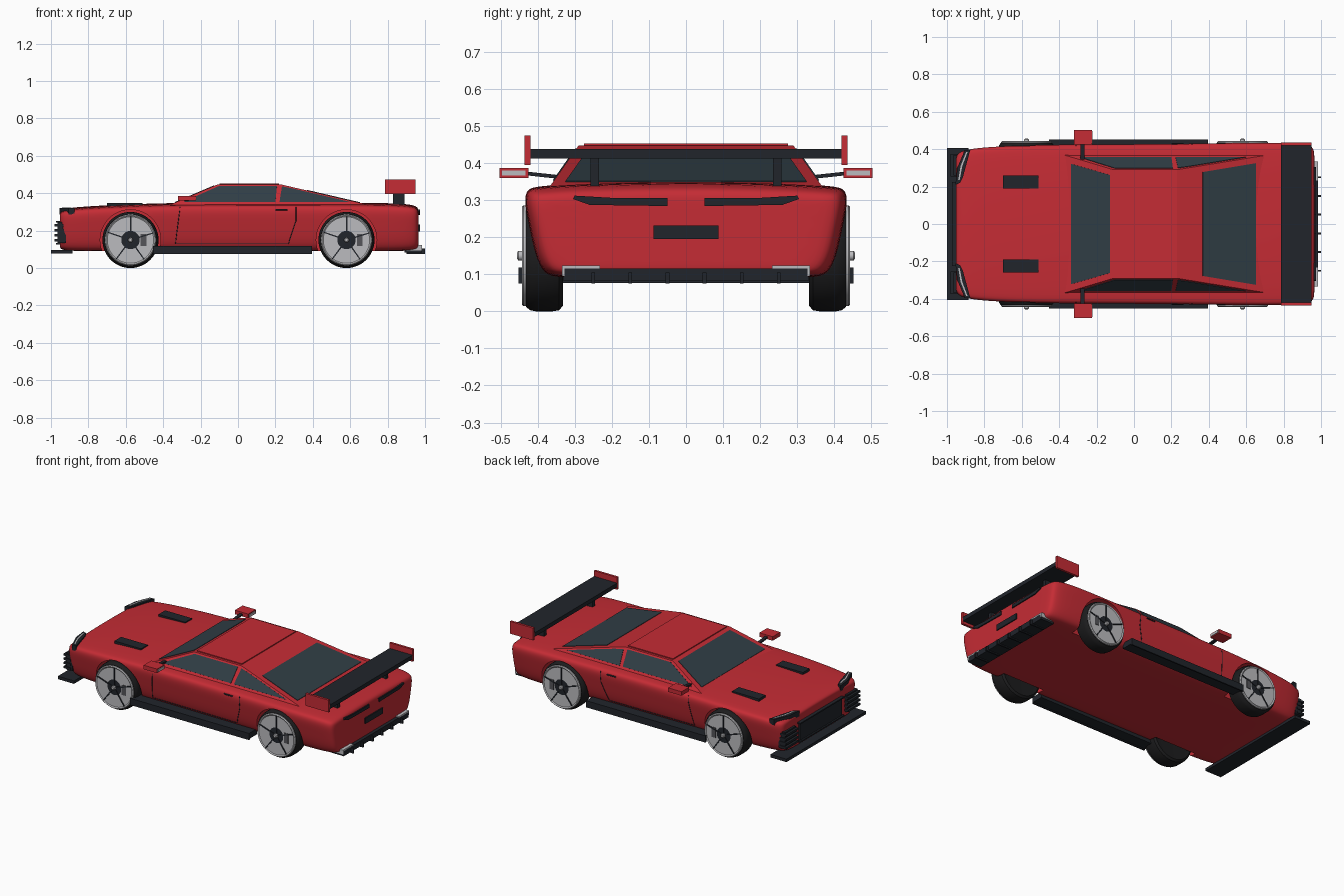
import bpy, bmesh
from math import cos, sin, pi
from mathutils import Vector
from mathutils.bvhtree import BVHTree

if "Cube" in bpy.data.objects:
    bpy.data.objects.remove(bpy.data.objects["Cube"])


def material(name, r, g, b):
    m = bpy.data.materials.new(name)
    m.diffuse_color = (r, g, b, 1)
    m.use_nodes = True
    m.node_tree.nodes["Principled BSDF"].inputs["Base Color"].default_value = m.diffuse_color
    return m


RED = material("red_paint", 0.56, 0.025, 0.035)
DARK = material("dark_trim", 0.015, 0.018, 0.024)
GLASS = material("tinted_glass", 0.03, 0.048, 0.06)
METAL = material("light_metal", 0.5, 0.5, 0.52)
RUBBER = material("rubber", 0.012, 0.012, 0.013)


def build(name, verts, faces, mat, smooth=False):
    me = bpy.data.meshes.new(name)
    me.from_pydata(verts, [], faces)
    bm = bmesh.new()
    bm.from_mesh(me)
    bmesh.ops.recalc_face_normals(bm, faces=bm.faces)
    bm.to_mesh(me)
    bm.free()
    ob = bpy.data.objects.new(name, me)
    bpy.context.collection.objects.link(ob)
    if mat:
        me.materials.append(mat)
    if smooth:
        bpy.context.view_layer.objects.active = ob
        ob.select_set(True)
        bpy.ops.object.shade_smooth_by_angle(angle=0.6)
        ob.select_set(False)
    return ob


def loft(name, rings, mat, smooth=False, caps=True):
    n = len(rings[0])
    faces = [(k*n+i, k*n+(i+1) % n, (k+1)*n+(i+1) % n, (k+1)*n+i)
             for k in range(len(rings)-1) for i in range(n)]
    if caps:
        faces += [tuple(range(n)), tuple(range((len(rings)-1)*n, len(rings)*n))]
    return build(name, [v for r in rings for v in r], faces, mat, smooth)


def box(name, x, y, z, mat):
    return loft(name, [[(a, y[0], z[0]), (a, y[1], z[0]), (a, y[1], z[1]), (a, y[0], z[1])] for a in x], mat)


def panel(name, pts, mat, t=0.006):
    ps = [Vector(p) for p in pts]
    n = (ps[1]-ps[0]).cross(ps[2]-ps[0]).normalized() * t/2
    return loft(name, [[p-n for p in ps], [p+n for p in ps]], mat)


def lathe(name, profile, x, z, side, mat, seg=48):
    rings = [[(x+r*cos(2*pi*i/seg), side*y, z+r*sin(2*pi*i/seg)) for i in range(seg)] for r, y in profile]
    return loft(name, rings, mat, True)


def apply_mods(ob):
    dg = bpy.context.evaluated_depsgraph_get()
    me = bpy.data.meshes.new_from_object(ob.evaluated_get(dg))
    ob.modifiers.clear()
    ob.data = me


# Lofted body shell: x, half width, bottom, top
half = [(0.4, 0), (0.78, 0), (0.88, 0.03), (0.935, 0.25), (0.97, 0.55), (1, 0.8),
        (0.985, 0.92), (0.93, 0.955), (0.6, 0.985), (0.2, 1)]
stations = [(-0.95, 0.30, .13, .28), (-0.955, 0.365, .105, .302), (-0.93, 0.392, .095, .317),
            (-0.85, .41, .09, .328), (-0.6, .425, .09, .341), (-0.3, .428, .09, .350), (0.2, .43, .09, .35),
            (0.6, .437, .09, .35), (0.85, .437, .09, .347), (0.94, .425, .095, .338),
            (0.965, .405, .105, .322), (0.965, .32, .13, .29)]
rings = []
for x, w, b, t in stations:
    right = [(x, w*u, b+(t-b)*v) for u, v in half]
    rings.append(right + [(p[0], -p[1], p[2]) for p in reversed(right)])
body = loft("body_shell", rings, RED)
body.modifiers.new("smooth", "SUBSURF").levels = 2
apply_mods(body)
tree = BVHTree.FromPolygons([v.co for v in body.data.vertices], [p.vertices[:] for p in body.data.polygons])

# Wheel arches
AXLES = (-0.575, 0.58)
for x in AXLES:
    for s in (1, -1):
        cut = lathe("arch_cutter", [(0.162, 0.31), (0.162, 0.6)], x, 0.15, s, DARK)
        cut.hide_render = True
        m = body.modifiers.new("arch", "BOOLEAN")
        m.operation, m.object, m.solver = "DIFFERENCE", cut, "EXACT"
apply_mods(body)
for ob in [o for o in bpy.data.objects if o.name.startswith("arch_cutter")]:
    bpy.data.objects.remove(ob)
bpy.context.view_layer.objects.active = body
body.select_set(True)
bpy.ops.object.shade_smooth_by_angle(angle=0.6)
body.select_set(False)


# Cabin: flat-sided greenhouse
def side_y(z):
    return 0.365 - (z-0.34)*0.70


ZT, ZB = 0.447, 0.325
def front_x(z): return -0.36 + (z-0.34)*2.34
def rear_x(z): return 0.69 - (z-0.34)*4.3
cab = [[(front_x(z), -side_y(z), z), (front_x(z), side_y(z), z),
        (rear_x(z), side_y(z), z), (rear_x(z), -side_y(z), z)] for z in (ZB, ZT)]
cabin = loft("cabin", cab, RED)
panel("roof_crown", [(-0.1, -.275, .448), (-0.1, .275, .448), (.22, .275, .448), (.22, -.275, .448)], RED, .01)
for name, fx, lo, hi, wl, wh in (("windshield", front_x, .35, .439, .322, .262),
                                 ("rear_window", rear_x, .349, .415, .325, .278)):
    panel(name, [(fx(lo), -wl, lo), (fx(lo), wl, lo), (fx(hi), wh, hi), (fx(hi), -wh, hi)], GLASS)

SIDE = {"front_side_window": [(-.29, .352), (-.235, .378), (-.1, .438), (.208, .438), (.2, .352)],
        "rear_side_window": [(.222, .352), (.235, .435), (.3, .422), (.6, .352)]}


def seam(name, pts, s, width=0.0025):
    # Thin line draped on the body side
    cu = bpy.data.curves.new(name, "CURVE")
    cu.dimensions, cu.bevel_depth, cu.bevel_resolution = "3D", width, 0
    out = []
    for (xa, za), (xb, zb) in zip(pts, pts[1:]):
        for i in range(9):
            t = i/8
            hit = tree.ray_cast(Vector((xa+(xb-xa)*t, s, za+(zb-za)*t)), Vector((0, -s, 0)))[0]
            if hit:
                out.append(hit)
    sp = cu.splines.new("POLY")
    sp.points.add(len(out)-1)
    for p, c in zip(sp.points, out):
        p.co = (*c, 1)
    cu.materials.append(DARK)
    bpy.context.collection.objects.link(bpy.data.objects.new(name, cu))


for s in (1, -1):
    def yy(a, b):
        return tuple(sorted((s*a, s*b)))

    for name, pts in SIDE.items():
        panel(name, [(x, s*side_y(z), z) for x, z in pts], GLASS)
    seam("door_seam", [(-.31, .325), (-.335, .13), (.27, .13), (.31, .25), (.31, .325)], s)
    seam("door_handle", [(.2, .312), (.265, .312)], s, 0.005)
    # Mirrors
    panel("mirror_stalk", [(-.285, s*.34, .362), (-.265, s*.34, .362), (-.265, s*.45, .374), (-.285, s*.45, .374)],
          DARK, .01)
    box("mirror_housing", (-.32, -.225), yy(.425, .503), (.36, .386), RED)
    box("mirror_glass", (-.226, -.221), yy(.433, .496), (.366, .38), METAL)
    # Skirts, hood vents, lamps
    box("side_skirt", (-.455, .395), yy(.37, .45), (.082, .118), DARK)
    box("side_skirt_lip", (-.455, .395), yy(.443, .452), (.075, .118), DARK)
    box("hood_vent", (-.70, -.51), yy(.19, .258), (.31, .347), DARK)
    lamp = [(-.955, .21), (-.945, .30), (-.905, .395), (-.875, .398), (-.885, .36), (-.915, .25), (-.93, .22)]
    loft("headlight", [[(x, s*y, z) for x, y in lamp] for z in (.285, .322)], DARK)
    strip = [(-.94, .235), (-.927, .31), (-.897, .385), (-.89, .385), (-.918, .31), (-.932, .235)]
    loft("headlight_strip", [[(x, s*y, z) for x, y in strip] for z in (.31, .325)], METAL)
    tail = [(.05, .284), (.05, .306), (.20, .306), (.30, .312), (.305, .303), (.26, .287)]
    loft("tail_light", [[(x, s*y, z) for y, z in tail] for x in (.935, .972)], DARK)
    # Front corner intakes with slats
    box("corner_intake", (-.965, -.92), yy(.26, .37), (.135, .245), DARK)
    for i in range(4):
        box("intake_slat", (-.98, -.93), yy(.255, .375), (.142+i*.027, .155+i*.027), DARK)
    # Rear wing supports and end plates
    box("wing_support", (.83, .89), yy(.235, .258), (.325, .415), DARK)
    box("wing_end_plate", (.785, .95), yy(.42, .435), (.395, .474), RED)
    box("diffuser_trim", (.90, .985), yy(.232, .335), (.115, .123), METAL)
    box("diffuser_corner", (.90, .985), yy(.328, .335), (.095, .123), METAL)

# Wing, splitter, diffuser, grille, rear plate
box("wing_blade", (.785, .95), (-.425, .425), (.412, .438), DARK)
box("front_splitter", (-1, -.885), (-.405, .405), (.077, .096), DARK)
box("rear_diffuser", (.89, .985), (-.33, .33), (.082, .116), DARK)
for i in range(6):
    y = -.25 + i*.1
    box("diffuser_fin", (.90, 1.0), (y-.005, y+.005), (.075, .105), DARK)
box("front_grille", (-.962, -.92), (-.215, .215), (.125, .25), DARK)
for z in (.125, .243):
    box("grille_frame", (-.972, -.94), (-.225, .225), (z, z+.008), DARK)
box("rear_plate_panel", (.95, .972), (-.088, .088), (.195, .232), DARK)

# Wheels
for x in AXLES:
    for s in (1, -1):
        lathe("tyre", [(.10, .335), (.135, .332), (.147, .342), (.15, .36), (.15, .405), (.147, .42),
                       (.138, .432), (.12, .432)], x, .15, s, RUBBER)
        lathe("rim_ring", [(.124, .42), (.136, .42), (.136, .438), (.131, .443), (.124, .438)], x, .15, s, METAL)
        lathe("wheel_disc", [(.125, .40), (.125, .434), (.03, .439)], x, .15, s, DARK)
        lathe("hub_cap", [(.013, .43), (.013, .452), (.008, .456)], x, .15, s, METAL, 16)
        for k in range(5):
            a = 2*pi*k/5 + .3
            d, n = Vector((cos(a), 0, sin(a))), Vector((-sin(a), 0, cos(a)))
            c = Vector((x, s*.439, .15))
            panel("wheel_spoke", [c+d*.012-n*.004, c+d*.012+n*.004, c+d*.126+n*.003, c+d*.126-n*.003], DARK, .007)
        box("brake_caliper", (x+.055, x+.085), tuple(sorted((s*.42, s*.441))), (.118, .182),
            material("caliper_grey", .09, .09, .1))
